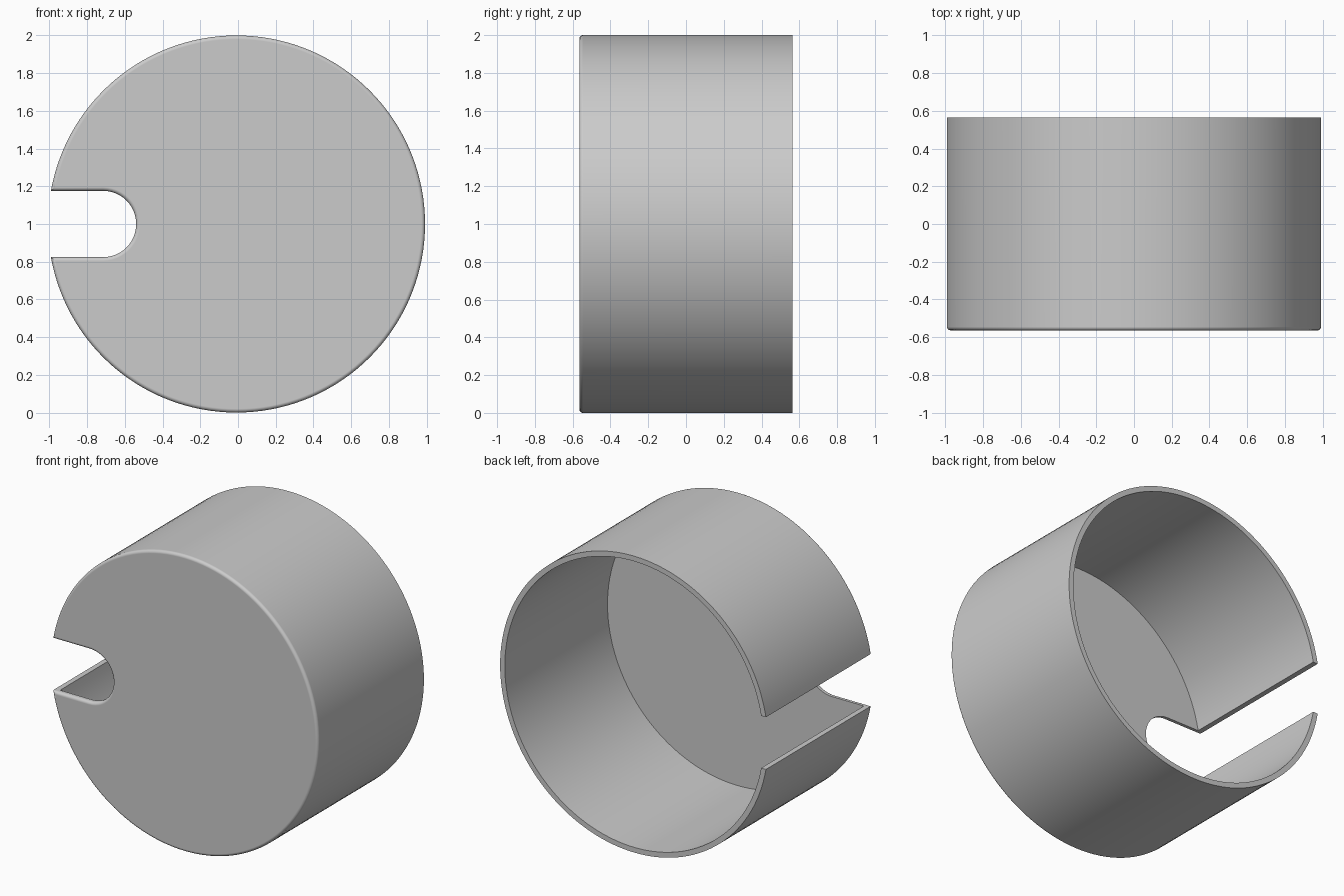
import bpy, bmesh, math

if "Cube" in bpy.data.objects:
    bpy.data.objects.remove(bpy.data.objects["Cube"])

CX, CZ, R = -0.008, 1.0, 1.0         # drum axis and outer radius
WALL, PLATE, BEVEL = 0.035, 0.035, 0.02
FRONT, BACK = -0.565, 0.565
SLOT_X, SLOT_R = -0.716, 0.176       # centre and radius of the slot's round end
ARC, ROUND, STEPS = 128, 24, 5

grey = bpy.data.materials.new("light grey")
grey.use_nodes = True
colour = (0.6, 0.6, 0.6, 1)
grey.diffuse_color = colour
grey.node_tree.nodes["Principled BSDF"].inputs["Base Color"].default_value = colour


def rim_arc(radius, half):
    """Rim from the upper slot corner clockwise to the lower one."""
    start = math.pi - math.asin(half / radius)
    angles = [start * (1 - 2 * i / ARC) for i in range(ARC + 1)]
    return [(CX + radius * math.cos(a), CZ + radius * math.sin(a)) for a in angles]


def slot_arc(radius):
    """Round slot end from the lower edge up to the upper edge."""
    angles = [math.pi * (i / ROUND - 0.5) for i in range(ROUND + 1)]
    return [(SLOT_X + radius * math.cos(a), CZ + radius * math.sin(a)) for a in angles]


bm = bmesh.new()


def place(points, y):
    return [bm.verts.new((x, y, z)) for x, z in points]


def bridge(a, b, closed=False):
    n = len(a)
    for i in range(n if closed else n - 1):
        j = (i + 1) % n
        bm.faces.new((a[i], a[j], b[j], b[i]))


# Front plate with a rounded edge along rim and slot
rings = []
for k in range(STEPS + 1):
    t = math.pi / 2 * k / STEPS
    inset = BEVEL * (1 - math.sin(t))
    y = FRONT + BEVEL * (1 - math.cos(t))
    outline = rim_arc(R - inset, SLOT_R + inset) + slot_arc(SLOT_R + inset)
    rings.append(place(outline, y))
bm.faces.new(rings[0])
for a, b in zip(rings, rings[1:]):
    bridge(a, b, closed=True)
outer_front, slot_front = rings[-1][:ARC + 1], rings[-1][ARC + 1:]

# Inside face of the plate, outer wall, inner wall and back rim
inner_points = rim_arc(R - WALL, SLOT_R)
inner_front = place(inner_points, FRONT + PLATE)
slot_back = place(slot_arc(SLOT_R), FRONT + PLATE)
outer_back = place(rim_arc(R, SLOT_R), BACK)
inner_back = place(inner_points, BACK)
bm.faces.new(inner_front + slot_back)
bridge(outer_front, outer_back)
bridge(outer_back, inner_back)
bridge(inner_back, inner_front)

# Slot end and the two flat slot sides
bridge(slot_front, slot_back)
for rim, end in ((0, -1), (-1, 0)):
    bm.faces.new((outer_front[rim], outer_back[rim], inner_back[rim],
                  inner_front[rim], slot_back[end], slot_front[end]))

bmesh.ops.recalc_face_normals(bm, faces=bm.faces)
mesh = bpy.data.meshes.new("slotted_cap")
bm.to_mesh(mesh)
bm.free()
mesh.materials.append(grey)
cap = bpy.data.objects.new("slotted_cap", mesh)
bpy.context.collection.objects.link(cap)

# Smooth curves, sharp edges, flat large faces
bpy.ops.object.select_all(action='DESELECT')
cap.select_set(True)
bpy.context.view_layer.objects.active = cap
bpy.ops.object.shade_smooth_by_angle(angle=math.radians(30))
weighted = cap.modifiers.new("flat_plate_shading", 'WEIGHTED_NORMAL')
weighted.keep_sharp = True
